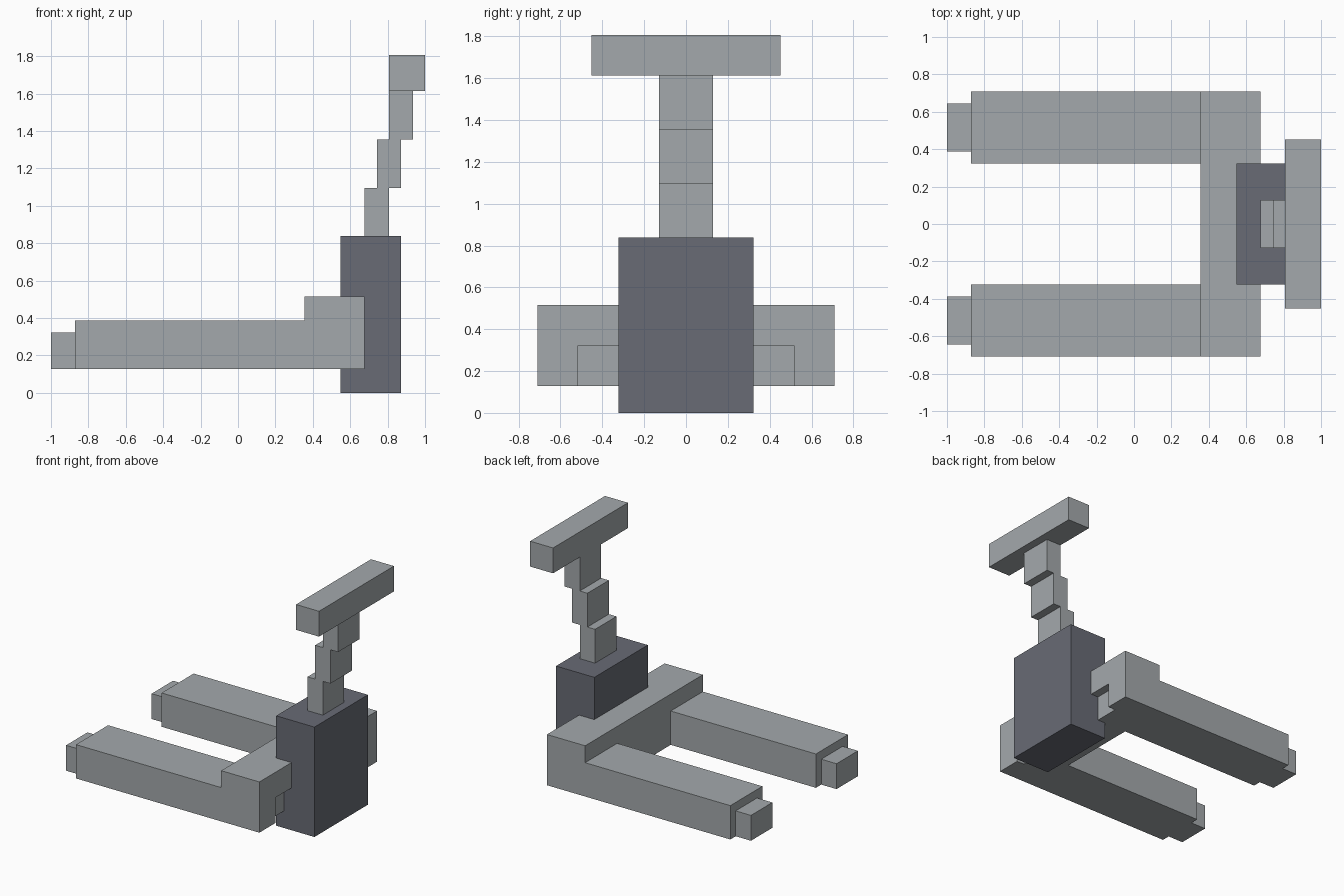
import bpy
import bmesh

cube = bpy.data.objects.get("Cube")
if cube:
    bpy.data.objects.remove(cube, do_unlink=True)

U = 2 / 31      # size of one building block
X0 = -1.0       # x of the fork tips


def make_material(name, srgb):
    lin = [((c / 255 + 0.055) / 1.055) ** 2.4 for c in srgb] + [1.0]
    mat = bpy.data.materials.new(name)
    mat.use_nodes = True
    mat.diffuse_color = lin
    bsdf = next(n for n in mat.node_tree.nodes if n.type == 'BSDF_PRINCIPLED')
    bsdf.inputs["Base Color"].default_value = lin
    return mat


light_grey = make_material("light_grey_steel", (164, 169, 172))
dark_grey = make_material("dark_slate_grey", (104, 107, 117))


def prism(name, profile, y0, y1, mat):
    """Extrude an (x, z) outline, in blocks, from y0 to y1."""
    bm = bmesh.new()
    face = bm.faces.new([bm.verts.new((X0 + x * U, y0 * U, z * U)) for x, z in profile])
    ext = bmesh.ops.extrude_face_region(bm, geom=[face])
    verts = [v for v in ext["geom"] if isinstance(v, bmesh.types.BMVert)]
    bmesh.ops.translate(bm, verts=verts, vec=(0, (y1 - y0) * U, 0))
    bmesh.ops.recalc_face_normals(bm, faces=bm.faces)
    mesh = bpy.data.meshes.new(name)
    bm.to_mesh(mesh)
    bm.free()
    mesh.materials.append(mat)
    obj = bpy.data.objects.new(name, mesh)
    bpy.context.collection.objects.link(obj)
    return obj


def box(name, x, y, z, mat):
    outline = [(x[0], z[0]), (x[1], z[0]), (x[1], z[1]), (x[0], z[1])]
    return prism(name, outline, y[0], y[1], mat)


# Motor housing
box("motor_housing", (24, 29), (-5, 5), (0, 13), dark_grey)

# Cross bar, undercut along the lower rear edge
prism("cross_bar", [(21, 2), (25, 2), (25, 5), (26, 5), (26, 8), (21, 8)], -8, 8, light_grey)

# Shoulders, forks and narrower fork tips on both sides
for side, s in (("front", -1), ("back", 1)):
    def span(a, b):
        return sorted((a * s, b * s))
    box(f"{side}_shoulder", (21, 26), span(8, 11), (2, 8), light_grey)
    box(f"{side}_fork", (2, 21), span(5, 11), (2, 6), light_grey)
    box(f"{side}_fork_tip", (0, 2), span(6, 10), (2, 5), light_grey)

# Stepped steering column leaning backwards
for i in range(3):
    box(f"steering_column_{i + 1}", (26 + i, 28 + i), (-2, 2),
        (13 + 4 * i, 17 + 4 * i), light_grey)

# Handle bar
box("handle_bar", (28, 31), (-7, 7), (25, 28), light_grey)
